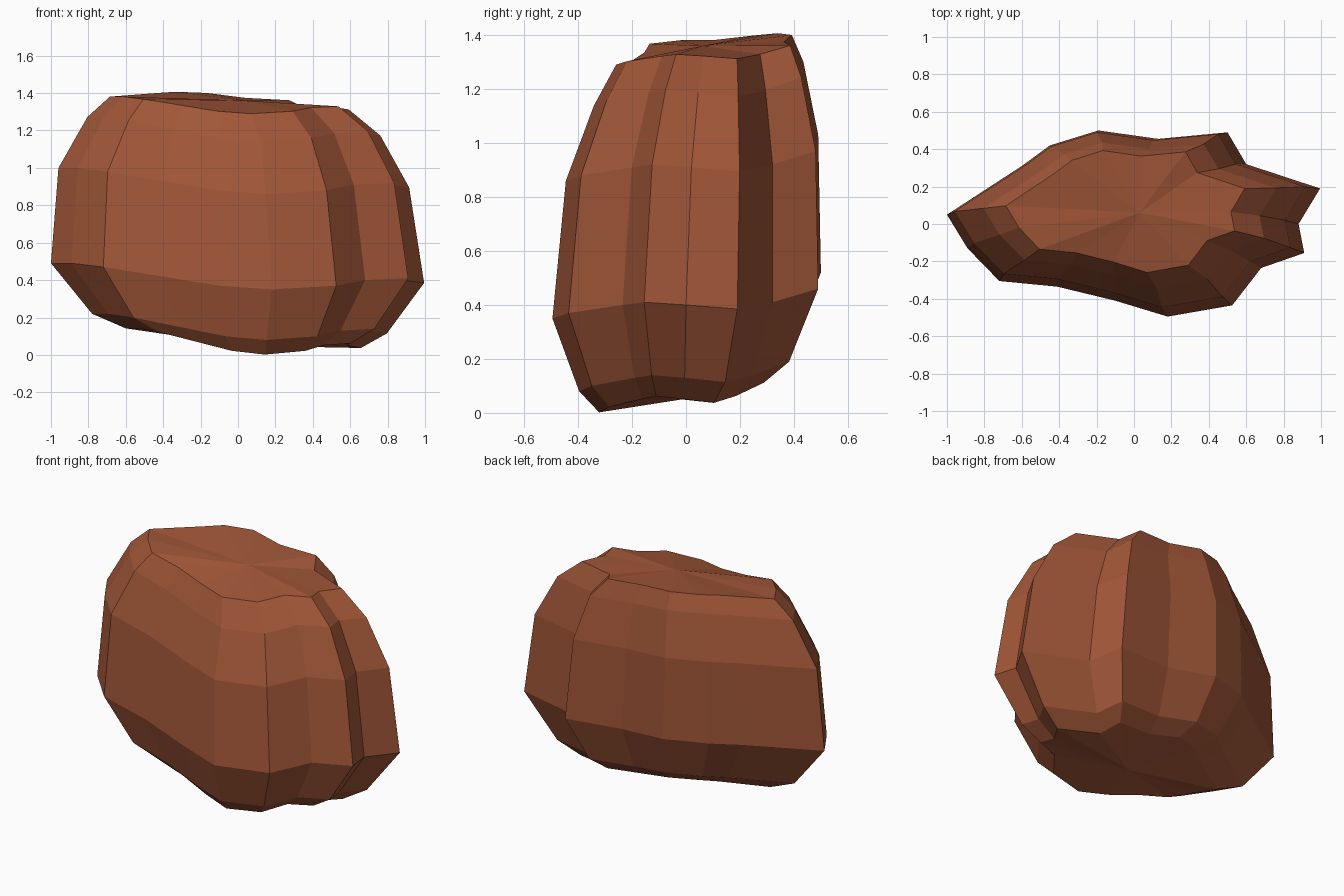
import bpy, bmesh

if "Cube" in bpy.data.objects:
    bpy.data.objects.remove(bpy.data.objects["Cube"])

# widest outline of the boulder: x, y, z
outline = [(-1, .05, .49), (-.89, -.13, .49), (-.72, -.305, .47), (-.41, -.335, .42),
           (-.1, -.41, .37), (.18, -.495, .35), (.525, -.435, .37), (.68, -.235, .40),
           (.91, -.155, .41), (.88, 0, .40), (.995, .19, .385), (.6, .32, .41),
           (.5, .49, .46), (.13, .455, .48), (-.19, .5, .52), (-.45, .42, .53),
           (-.6, .31, .52)]

# each ring: x scale, x shift, y scale, y shift, z scale, z shift
rings = [(.63, .03, .62, -.015, 1, -.348),
         (.79, .01, .79, -.005, 1, -.27),
         (1, 0, 1, 0, 1, 0),
         (.94, -.02, .94, .02, 1, .51),
         (.785, -.02, .78, .045, .95, .807),
         (.64, -.045, .655, .065, .65, 1.0625)]

bm = bmesh.new()
loops = [[bm.verts.new((x * a + b, y * c + d, z * e + f)) for x, y, z in outline]
         for a, b, c, d, e, f in rings]
n = len(outline)

# side bands
for low, high in zip(loops, loops[1:]):
    for i in range(n):
        j = (i + 1) % n
        bm.faces.new((low[i], low[j], high[j], high[i]))

# top and bottom fans
bottom = bm.verts.new((.03, -.015, .05))
top = bm.verts.new((.03, .06, 1.36))
for i in range(n):
    j = (i + 1) % n
    bm.faces.new((loops[-1][i], loops[-1][j], top))
    bm.faces.new((loops[0][j], loops[0][i], bottom))
bmesh.ops.recalc_face_normals(bm, faces=bm.faces[:])

mesh = bpy.data.meshes.new("boulder")
bm.to_mesh(mesh)
bm.free()
mat = bpy.data.materials.new("red brown rock")
mat.diffuse_color = (.352, .093, .039, 1)
mat.use_nodes = True
mat.node_tree.nodes["Principled BSDF"].inputs["Base Color"].default_value = mat.diffuse_color
mesh.materials.append(mat)
bpy.context.collection.objects.link(bpy.data.objects.new("boulder", mesh))
